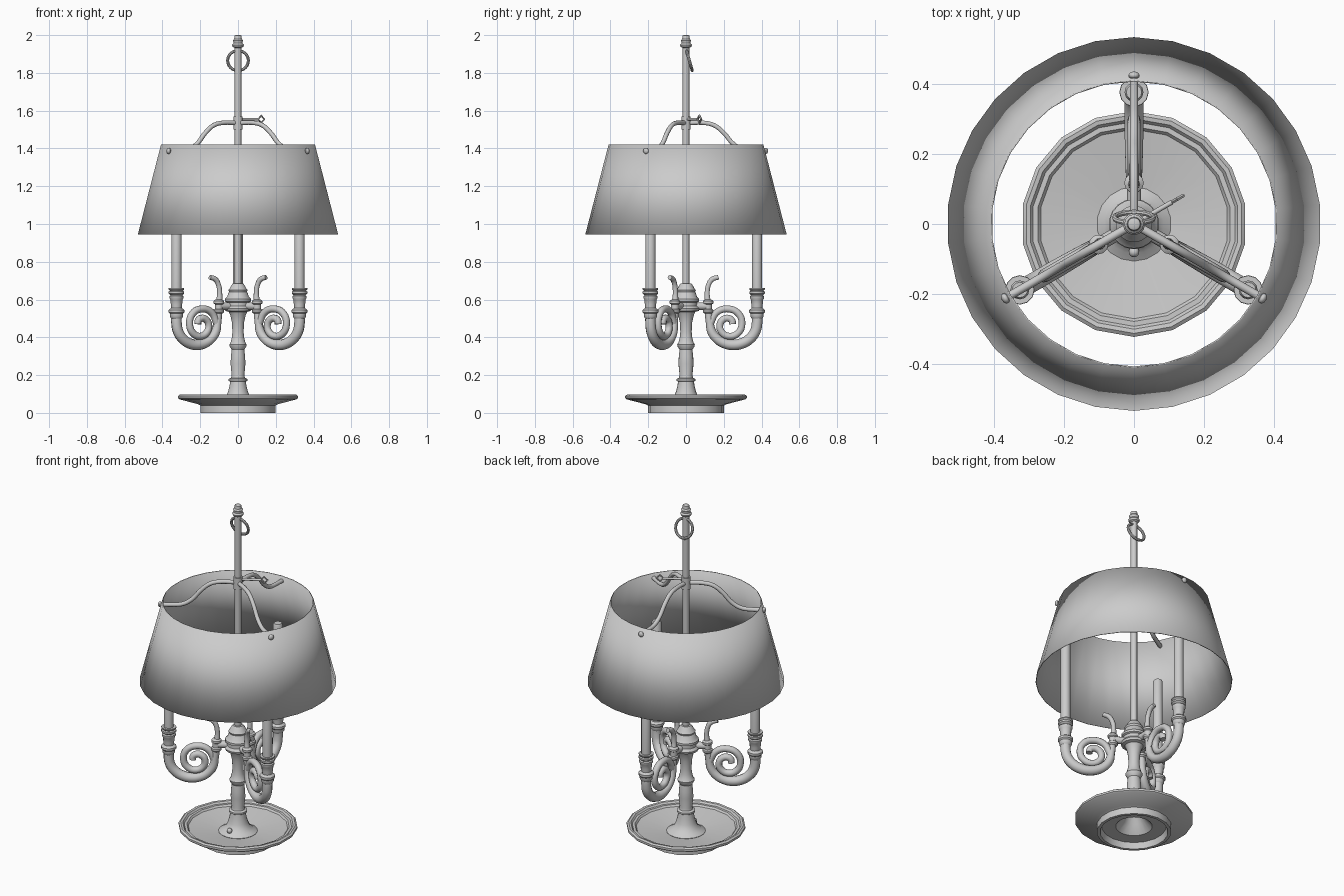
import bpy, bmesh, math
from mathutils import Vector, Matrix

cube = bpy.data.objects.get("Cube")
if cube:
    bpy.data.objects.remove(cube, do_unlink=True)

GREY = (0.6, 0.6, 0.6, 1)
metal = bpy.data.materials.new("light_grey")
metal.use_nodes = True
metal.diffuse_color = GREY
metal.node_tree.nodes["Principled BSDF"].inputs["Base Color"].default_value = GREY

ARM_ANGLES = {"back": 90, "right": 210, "left": 330}


def link(name, mesh, angle=0):
    """Place a mesh in the scene, turned about the lamp's axis."""
    obj = bpy.data.objects.new(name, mesh)
    obj.rotation_euler.z = math.radians(angle)
    bpy.context.collection.objects.link(obj)
    if not mesh.materials:
        mesh.materials.append(metal)
    return obj


def lathe(name, profile, sides=18, x=0, smooth=35):
    """Mesh turned from (radius, height) points, first point upward-outward."""
    bm = bmesh.new()
    rings = []
    for r, z in profile:
        if r == 0:
            rings.append([bm.verts.new((x, 0, z))] * sides)
            continue
        turn = [math.pi / 2 + math.tau * i / sides for i in range(sides)]
        rings.append([bm.verts.new((x + r * math.cos(a), r * math.sin(a), z)) for a in turn])
    for low, high in zip(rings, rings[1:]):
        for i in range(sides):
            j = (i + 1) % sides
            corners = dict.fromkeys((low[i], low[j], high[j], high[i]))
            bm.faces.new(list(corners))
    return finish(bm, name, smooth)


def finish(bm, name, smooth=35):
    bmesh.ops.recalc_face_normals(bm, faces=bm.faces)
    for f in bm.faces:
        f.smooth = True
    for e in bm.edges:
        if len(e.link_faces) == 2 and e.calc_face_angle(0) > math.radians(smooth):
            e.smooth = False
    mesh = bpy.data.meshes.new(name)
    bm.to_mesh(mesh)
    bm.free()
    return mesh


def tube(name, points, radius, taper=None):
    """Round tube through (radial, height) points in the xz plane."""
    curve = bpy.data.curves.new(name, "CURVE")
    curve.dimensions = "3D"
    curve.bevel_depth = radius
    curve.bevel_resolution = 3
    curve.use_fill_caps = True
    curve.resolution_u = 5
    spline = curve.splines.new("BEZIER")
    spline.bezier_points.add(len(points) - 1)
    for i, (p, (r, z)) in enumerate(zip(spline.bezier_points, points)):
        p.co = (r, 0, z)
        p.handle_left_type = p.handle_right_type = "AUTO"
        p.radius = taper[i] if taper else 1
    temp = bpy.data.objects.new(name, curve)
    bpy.context.collection.objects.link(temp)
    deps = bpy.context.evaluated_depsgraph_get()
    mesh = bpy.data.meshes.new_from_object(temp.evaluated_get(deps))
    bpy.data.objects.remove(temp, do_unlink=True)
    mesh.name = name
    mesh.materials.clear()
    return mesh


def ring(name, major, minor, sides, around, matrix):
    """Torus standing in its local xz plane."""
    bm = bmesh.new()
    loops = []
    for i in range(sides):
        a = math.tau * i / sides
        out = Vector((math.cos(a), 0, math.sin(a)))
        loop = []
        for k in range(around):
            b = math.tau * k / around
            co = out * (major + minor * math.cos(b)) + Vector((0, minor * math.sin(b), 0))
            loop.append(bm.verts.new(matrix @ co))
        loops.append(loop)
    for i in range(sides):
        a, b = loops[i], loops[(i + 1) % sides]
        for k in range(around):
            m = (k + 1) % around
            bm.faces.new((a[k], a[m], b[m], b[k]))
    return finish(bm, name)


def ball(name, size, centre):
    bm = bmesh.new()
    bmesh.ops.create_uvsphere(bm, u_segments=12, v_segments=8, radius=1)
    bmesh.ops.scale(bm, vec=size, verts=bm.verts)
    bmesh.ops.translate(bm, vec=centre, verts=bm.verts)
    return finish(bm, name)


# Dished base with a hollow foot ring
link("base_dish", lathe("base_dish", [
    (.1, .035), (.175, .035), (.185, 0), (.202, 0), (.202, .04), (.215, .046),
    (.315, .072), (.322, .078), (.322, .09), (.312, .097), (.3, .095),
    (.292, .085), (.278, .085), (.27, .075), (.1, .052)]))

# Turned column, open and hollow underneath
link("column", lathe("column", [
    (0, .16), (.04, .12), (.06, .08), (.1, .035), (.106, .055), (.085, .068),
    (.065, .085), (.054, .11), (.046, .14), (.042, .165), (.05, .17), (.05, .18),
    (.037, .186), (.034, .2), (.04, .26), (.038, .3), (.034, .335), (.045, .352),
    (.047, .362), (.04, .372), (.033, .4), (.03, .43), (.033, .48), (.042, .52),
    (.05, .535), (.068, .54), (.072, .553), (.06, .567), (.06, .585), (.07, .59),
    (.07, .603), (.058, .615), (.052, .635), (.048, .64), (.052, .65), (.044, .66),
    (.036, .675), (.028, .685), (0, .685)]))
link("cord_grommet", ball("cord_grommet", (.015, .015, .015), (0, -.08, .083)))

# Centre rod, collar and finial
link("centre_rod", lathe("centre_rod", [(0, .68), (.018, .68), (.018, 1.94), (0, 1.94)], 12))
link("rod_collar", lathe("rod_collar", [
    (.018, 1.5), (.025, 1.5), (.025, 1.57), (.018, 1.57)], 12))
link("finial", lathe("finial", [
    (.018, 1.932), (.028, 1.938), (.032, 1.948), (.025, 1.957), (.025, 1.965),
    (.028, 1.972), (.02, 1.98), (.018, 1.997), (.012, 2), (0, 2)], 12))

# Tilted lifting ring under the finial
tilt = Matrix.Translation((0, .018, 1.865)) @ Matrix.Rotation(math.radians(16), 4, "X")
link("lifting_ring", ring("lifting_ring", .055, .008, 24, 8, tilt))

# Clamp screw with a pierced diamond grip
link("clamp_screw", tube("clamp_screw", [(.015, 1.555), (.125, 1.555)], .007), 30)
link("clamp_grip", ring("clamp_grip", .019, .006, 4, 6,
                        Matrix.Translation((.142, 0, 1.555))), 30)

# Thin conical shade
shade = link("shade", lathe("shade", [(.533, .945), (.41, 1.42)], 30))
shell = shade.modifiers.new("thickness", "SOLIDIFY")
shell.thickness = .004

# Parts of one candle arm, drawn along +x
bend = [(.251 + .125 * math.cos(a), .476 - .116 * math.sin(a))
        for a in (math.pi * i / 8 for i in range(9))]
turns = [.1, .09, .08, .074, .068, .067, .064, .057, .048, .038, .03, .023, .018]
scroll = [(.228 + r * math.cos(math.pi * (1 - i / 4)),
           .47 + r * math.sin(math.pi * (1 - i / 4))) for i, r in enumerate(turns)]
parts = {
    "arm_bend": tube("arm_bend", [(.376, .52)] + bend + [(.118, .54)], .028,
                     [1] * 6 + [.95, .9, .85, .75, .7]),
    "arm_scroll": tube("arm_scroll", scroll, .019),
    "arm_horn": tube("arm_horn", [(.116, .58), (.112, .63), (.12, .68), (.14, .708),
                                  (.172, .718)], .014, [1.3, 1, .95, 1, .9]),
    "arm_bridge": tube("arm_bridge", [(.03, .565), (.12, .565)], .02),
    "arm_knuckle": lathe("arm_knuckle", [
        (0, .525), (.02, .525), (.028, .533), (.028, .545), (.021, .55), (.021, .575),
        (.028, .58), (.028, .592), (.018, .6), (0, .605)], 12, .117),
    "candle_socket": lathe("candle_socket", [
        (.028, .5), (.035, .51), (.035, .525), (.042, .532), (.042, .545), (.028, .555),
        (.03, .575), (.033, .6), (.038, .608), (.038, .618), (.031, .623), (.041, .632),
        (.041, .642), (.034, .646), (.041, .654), (.041, .66), (0, .66)], 12, .376),
    "candle": lathe("candle", [(0, .65), (.027, .65), (.027, 1.14), (.022, 1.15),
                               (0, 1.15)], 12, .376),
    "shade_support": tube("shade_support", [
        (.01, 1.535), (.1, 1.535), (.15, 1.522), (.2, 1.482), (.25, 1.425), (.3, 1.395),
        (.36, 1.388), (.42, 1.387)], .012),
    "shade_screw": ball("shade_screw", (.011, .016, .016), (.424, 0, 1.387)),
}
for side, angle in ARM_ANGLES.items():
    for part, mesh in parts.items():
        link(side + "_" + part, mesh, angle)
